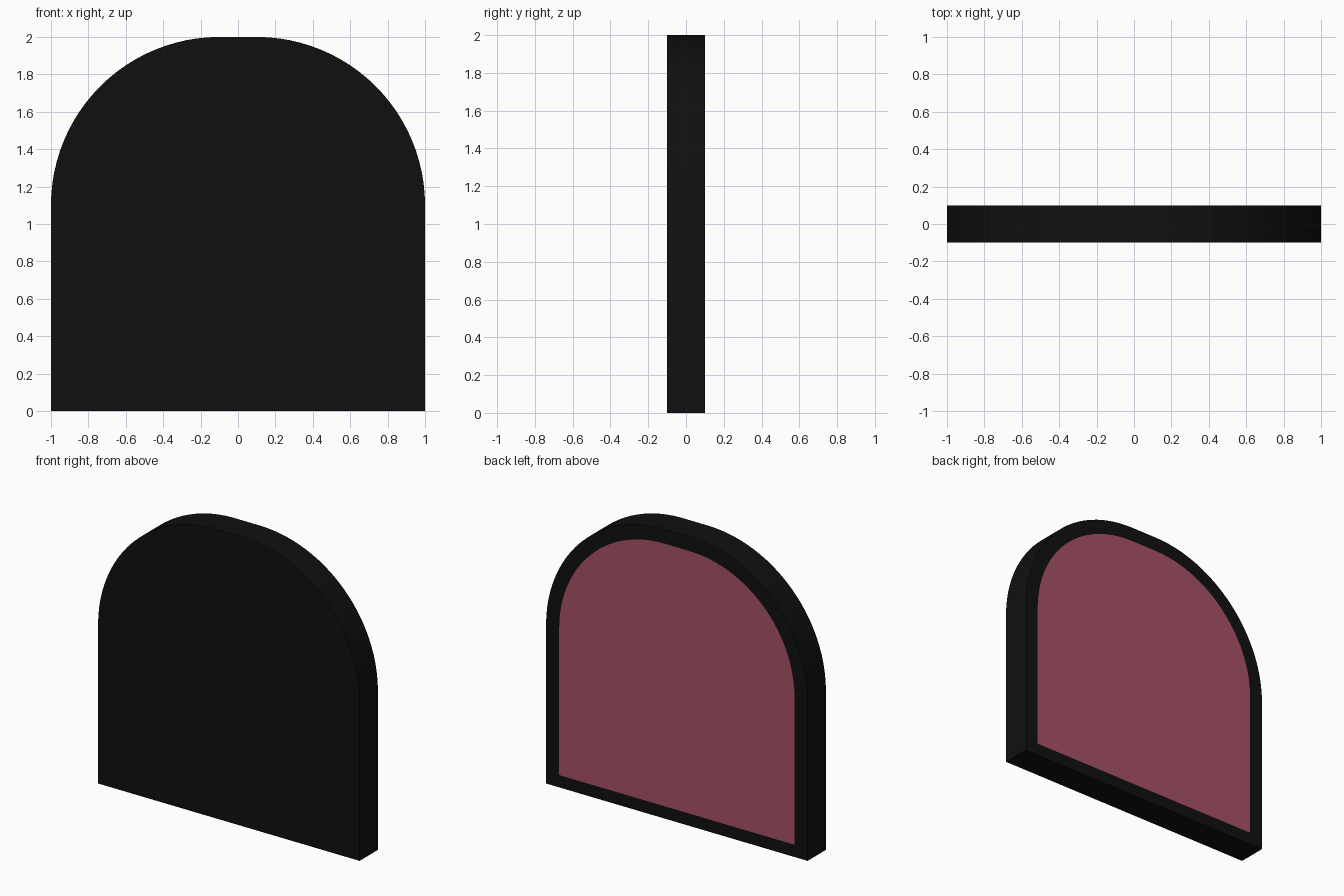
import bpy, bmesh, math

if "Cube" in bpy.data.objects:
    bpy.data.objects.remove(bpy.data.objects["Cube"])

DEPTH = 0.1      # half thickness
SEG = 24         # segments per rounded corner


def material(name, rgb):
    m = bpy.data.materials.new(name)
    m.diffuse_color = (*rgb, 1.0)
    m.use_nodes = True
    m.node_tree.nodes["Principled BSDF"].inputs["Base Color"].default_value = m.diffuse_color
    return m


def arch(radius, base):
    """Outline with two rounded upper corners centred on (+-0.1, 1.1)."""
    right = [(0.1 + radius * math.cos(a), 1.1 + radius * math.sin(a))
             for a in (math.pi / 2 * i / SEG for i in range(SEG + 1))]
    left = [(-x, z) for x, z in reversed(right)]
    return [(0.1 + radius, base)] + right + left + [(-0.1 - radius, base)]


black = material("black", (0.005, 0.005, 0.005))
rose = material("dusty_rose", (0.38, 0.082, 0.13))

bm = bmesh.new()


def ring(points, y):
    return [bm.verts.new((x, y, z)) for x, z in points]


def bridge(a, b):
    n = len(a)
    for i in range(n):
        j = (i + 1) % n
        bm.faces.new((a[i], a[j], b[j], b[i]))


# Front face, outer edge, back border and coloured back panel
front = ring(arch(0.9, 0.0), -DEPTH)
back = ring(arch(0.9, 0.0), DEPTH)
inner = ring(arch(0.8, 0.085), DEPTH)
bm.faces.new(front)
bridge(front, back)
bridge(back, inner)
panel = bm.faces.new(inner)
panel.material_index = 1
bmesh.ops.recalc_face_normals(bm, faces=bm.faces[:])

mesh = bpy.data.meshes.new("arched_panel")
bm.to_mesh(mesh)
bm.free()
mesh.materials.append(black)
mesh.materials.append(rose)
obj = bpy.data.objects.new("arched_panel", mesh)
bpy.context.collection.objects.link(obj)
bpy.context.view_layer.objects.active = obj
obj.select_set(True)
bpy.ops.object.shade_smooth_by_angle(angle=math.radians(30))
